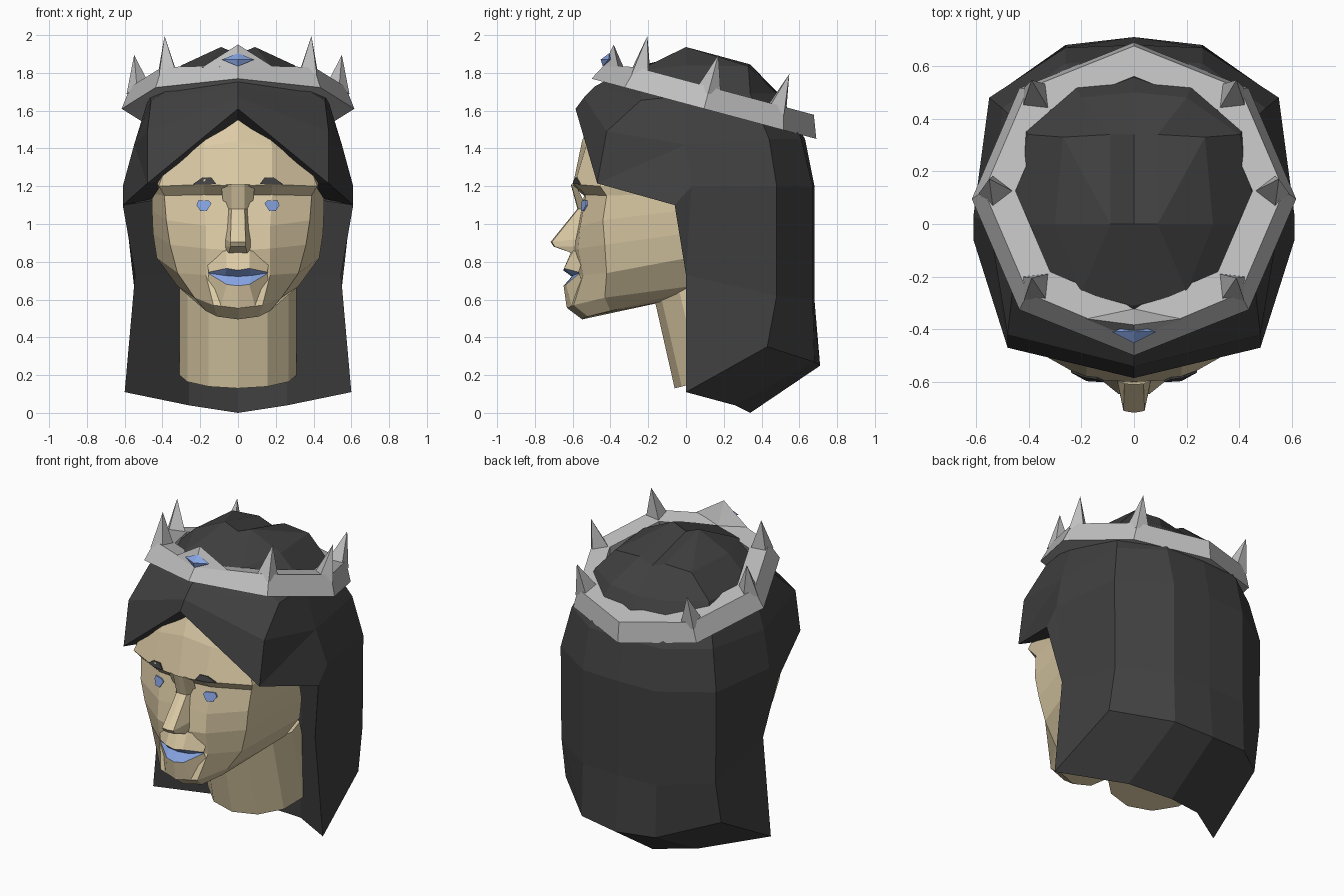
import bpy, bmesh, math
from mathutils import Matrix, Vector

if "Cube" in bpy.data.objects:
    bpy.data.objects.remove(bpy.data.objects["Cube"])


def material(name, r, g, b):
    m = bpy.data.materials.new(name)
    m.diffuse_color = (r, g, b, 1)
    m.use_nodes = True
    m.node_tree.nodes["Principled BSDF"].inputs["Base Color"].default_value = m.diffuse_color
    return m


SKIN = material("skin", 0.72, 0.60, 0.38)
HAIR = material("dark_hair", 0.051, 0.051, 0.051)
SILVER = material("silver", 0.52, 0.52, 0.52)
BLUE = material("blue", 0.24, 0.37, 0.76)


def finish(name, bm, *mats):
    bmesh.ops.remove_doubles(bm, verts=bm.verts, dist=0.0005)
    bmesh.ops.recalc_face_normals(bm, faces=bm.faces)
    me = bpy.data.meshes.new(name)
    bm.to_mesh(me)
    bm.free()
    for m in mats:
        me.materials.append(m)
    ob = bpy.data.objects.new(name, me)
    bpy.context.collection.objects.link(ob)
    return ob


def add_grid(bm, rows, row_mats=None):
    """Skin rows of points with quads, on both sides of x = 0."""
    for s in (1, -1):
        vs = [[bm.verts.new((s * x, y, z)) for x, y, z in r] for r in rows]
        for i in range(len(vs) - 1):
            for j in range(len(vs[i]) - 1):
                f = bm.faces.new((vs[i][j], vs[i][j + 1], vs[i + 1][j + 1], vs[i + 1][j]))
                f.material_index = row_mats[i] if row_mats else 0


def add_pyramid(bm, base, tip):
    b = [bm.verts.new(p) for p in base]
    t = bm.verts.new(tip)
    bm.faces.new(b)
    for i in range(len(b)):
        bm.faces.new((b[i], b[(i + 1) % len(b)], t))


# Head: rows from jaw floor to under the hair, centre line to side
bm = bmesh.new()
add_grid(bm, [
    [(0, .03, .62), (.08, .03, .62), (.16, .03, .63), (.24, .03, .645)],
    [(0, -.55, .495), (.11, -.52, .51), (.17, -.40, .54), (.25, -.05, .63)],
    [(0, -.63, .555), (.13, -.595, .57), (.23, -.43, .61), (.32, .02, .67)],
    [(0, -.58, .72), (.17, -.545, .73), (.32, -.42, .74), (.43, .01, .82)],
    [(0, -.60, .86), (.17, -.57, .87), (.36, -.43, .89), (.45, 0, .95)],
    [(0, -.57, 1.0), (.17, -.56, .99), (.38, -.44, 1.02), (.455, -.03, 1.07)],
    [(0, -.54, 1.15), (.18, -.53, 1.155), (.39, -.42, 1.15), (.455, -.05, 1.16)],
    [(0, -.60, 1.2), (.18, -.59, 1.21), (.42, -.455, 1.2), (.455, -.05, 1.25)],
    [(0, -.55, 1.44), (.18, -.53, 1.41), (.36, -.42, 1.36), (.44, -.05, 1.4)],
    [(0, -.49, 1.60), (.15, -.45, 1.58), (.30, -.35, 1.55), (.38, 0, 1.55)],
])
finish("head", bm, SKIN)

# Nose
bm = bmesh.new()
add_grid(bm, [
    [(0, -.61, 1.21), (.035, -.608, 1.21), (.09, -.585, 1.21)],
    [(0, -.575, 1.08), (.035, -.57, 1.08), (.075, -.52, 1.08)],
    [(0, -.717, .905), (.04, -.71, .905), (.068, -.57, .92)],
    [(0, -.70, .88), (.04, -.695, .88), (.07, -.57, .88)],
    [(0, -.60, .845), (.05, -.60, .845), (.07, -.56, .86)],
])
finish("nose", bm, SKIN)

# Mouth: skin, upper lip, lower lip, skin
bm = bmesh.new()
add_grid(bm, [
    [(0, -.605, .86), (.06, -.595, .86), (.17, -.54, .83)],
    [(0, -.65, .755), (.06, -.645, .765), (.155, -.568, .745)],
    [(0, -.605, .722), (.07, -.60, .727), (.155, -.565, .74)],
    [(0, -.648, .673), (.06, -.635, .68), (.155, -.565, .738)],
    [(0, -.632, .56), (.09, -.605, .565), (.17, -.53, .64)],
], [0, 1, 1, 0])
finish("mouth", bm, SKIN, BLUE)


# Eyes and brows: thin plates on both sides
def plates(name, outline, mat):
    bm = bmesh.new()
    for s in (1, -1):
        f = bm.faces.new([bm.verts.new((s * x, y, z)) for x, y, z in outline])
        ext = bmesh.ops.extrude_face_region(bm, geom=[f])
        bmesh.ops.translate(bm, vec=(0, .008, 0),
                            verts=[v for v in ext["geom"] if isinstance(v, bmesh.types.BMVert)])
    finish(name, bm, mat)


plates("irises", [(.14, -.554, 1.11), (.155, -.55, 1.125), (.21, -.531, 1.125),
                  (.22, -.528, 1.10), (.20, -.546, 1.07), (.165, -.556, 1.07)], BLUE)
plates("eyebrows", [(.115, -.601, 1.212), (.14, -.590, 1.245), (.19, -.583, 1.245),
                    (.24, -.564, 1.21), (.18, -.597, 1.212)], HAIR)

# Neck: leaning twelve-sided column
bm = bmesh.new()
rings = []
for z, cy, slope in ((.20, .22, .25), (.66, .10, 0)):
    ring = []
    for i in range(12):
        a = math.tau * i / 12
        y = -.28 * math.cos(a)
        ring.append(bm.verts.new((.31 * math.sin(a), cy + y, z + slope * y)))
    rings.append(ring)
for i in range(12):
    j = (i + 1) % 12
    bm.faces.new((rings[0][i], rings[0][j], rings[1][j], rings[1][i]))
bm.faces.new(rings[0])
bm.faces.new(rings[1])
finish("neck", bm, SKIN)

# Hair: columns run from the back centre round to the front centre
tip, bend, temple = (.6, 0, .11), (.545, 0, .73), (.61, -.06, 1.10)
corner, peak, ridge, part = (.48, -.47, 1.215), (0, -.585, 1.61), (.09, 0, 1.937), (0, 0, 1.90)
hem = [(0, .71, .25), (.26, .68, .27), (.55, .43, .35)]
inner_hem = [(0, .34, 0), (.26, .26, .04), tip]
low = [(0, .68, .6), (.26, .67, .6), (.545, .48, .62), bend]
crest = [(0, .68, 1.2), (.26, .67, 1.2), (.55, .48, 1.2), (.61, .03, 1.2)]
bm = bmesh.new()
add_grid(bm, [hem + [tip], low, crest])
add_grid(bm, [[bend, temple], [crest[3], temple]])
add_grid(bm, [[crest[3], temple, corner], [(.55, 0, 1.42), (.55, 0, 1.42), corner]])
add_grid(bm, [
    crest,
    [(0, .63, 1.45), (.26, .61, 1.45), (.50, .44, 1.45), (.55, 0, 1.42)],
])
add_grid(bm, [
    [(.55, 0, 1.42), corner, peak],
    [(.55, 0, 1.42), (.48, -.42, 1.49), (0, -.54, 1.67)],
])
add_grid(bm, [
    [(0, .63, 1.45), (.26, .61, 1.45), (.50, .44, 1.45), (.55, 0, 1.42), (.48, -.42, 1.49), (0, -.54, 1.67)],
    [(0, .50, 1.68), (.20, .48, 1.69), (.40, .34, 1.69), (.47, 0, 1.68), (.46, -.24, 1.655), (0, -.48, 1.73)],
    [(0, .34, 1.81), (.09, .34, 1.845), (.27, .33, 1.835), (.30, 0, 1.84), (.20, -.26, 1.81), (0, -.31, 1.82)],
    [part, ridge, ridge, ridge, ridge, part],
])
add_grid(bm, [inner_hem, hem])
add_grid(bm, [inner_hem, [(0, .34, .73), (.26, .27, .73), bend], [(0, .3, 1.15), (.3, .2, 1.15), temple]])
add_grid(bm, [[temple, corner, peak], [(.42, -.03, 1.14), (.42, -.40, 1.22), (0, -.50, 1.545)]])
finish("hair", bm, HAIR)

# Crown: tilted eight-sided band with six spikes and a front point
bm = bmesh.new()


def polar(r, a, h):
    return Vector((r * math.sin(a), -r * math.cos(a), h))


profile = [(.616, 0), (.57, .12), (.45, .12), (.47, 0)]
band = [[bm.verts.new(polar(r, math.tau * i / 8, h * (.72 if i == 0 else 1))) for r, h in profile]
        for i in range(8)]
for i in range(8):
    a, b = band[i], band[(i + 1) % 8]
    for k in range(4):
        m = (k + 1) % 4
        bm.faces.new((a[k], a[m], b[m], b[k]))
for i in (1, 2, 3, 5, 6, 7):
    a = math.tau * i / 8
    side = Vector((math.cos(a), math.sin(a), 0)) * .065
    mid = polar(.535, a, .10)
    add_pyramid(bm, [polar(.59, a, .08), mid + side, polar(.46, a, .115), mid - side], polar(.55, a, .295))
add_pyramid(bm, [(0, -.572, .08), (.19, -.495, .095), (0, -.45, .08), (-.19, -.495, .095)], (0, -.55, .205))
crown = finish("crown", bm, SILVER)
crown.data.transform(Matrix.Translation((0, .095, 1.61)) @ Matrix.Rotation(math.radians(-15), 4, 'X'))

# Gem: flattened octahedron on the front point
bm = bmesh.new()
ring = [(.085, -.41, 1.87), (0, -.405, 1.905), (-.085, -.41, 1.87), (0, -.44, 1.835)]
add_pyramid(bm, ring, (0, -.452, 1.87))
add_pyramid(bm, ring, (0, -.38, 1.87))
finish("gem", bm, BLUE)
